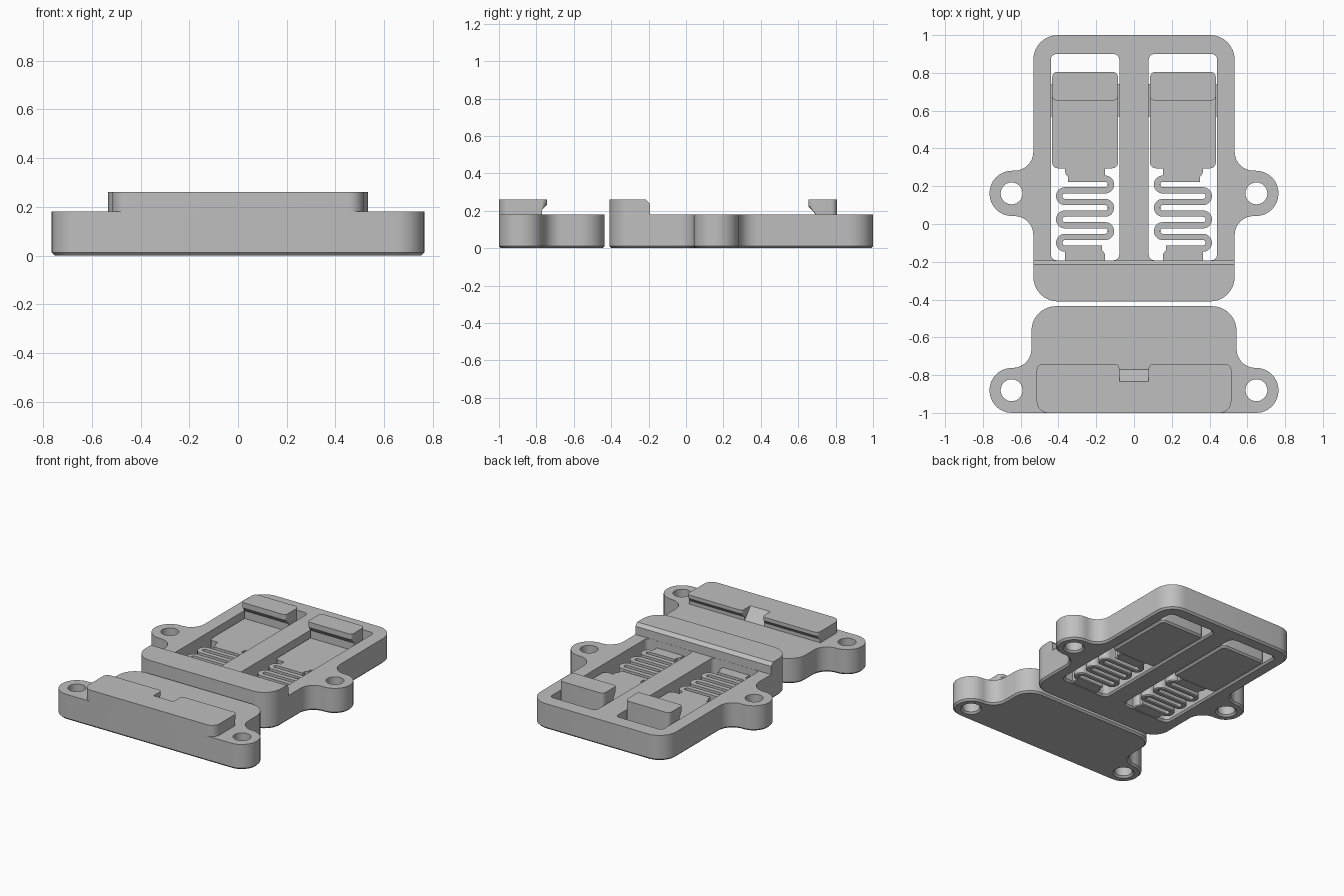
import bpy, bmesh, math
from mathutils import Vector

cube = bpy.data.objects.get("Cube")
if cube:
    bpy.data.objects.remove(cube, do_unlink=True)

grey = bpy.data.materials.new("plain_grey")
grey.use_nodes = True
grey.diffuse_color = (0.52, 0.52, 0.52, 1)
grey.node_tree.nodes["Principled BSDF"].inputs["Base Color"].default_value = (0.52, 0.52, 0.52, 1)

FAR = 9
TOP = 0.18       # top of both plates
LIP = 0.26       # top of ridges and hooks
INNER = 0.13     # top of sliders and springs
CHAMFER = 0.012


def rounded(corners, closed=True, steps=8):
    """Replace each (x, y, radius) corner by a fillet arc."""
    out, n = [], len(corners)
    for i, (x, y, r) in enumerate(corners):
        p = Vector((x, y))
        if r == 0 or (not closed and i in (0, n - 1)):
            out.append(p)
            continue
        a = (Vector(corners[i - 1][:2]) - p).normalized()
        b = (Vector(corners[(i + 1) % n][:2]) - p).normalized()
        half = a.angle(b) / 2
        centre = p + (a + b).normalized() * r / math.sin(half)
        start = p + a * r / math.tan(half) - centre
        end = p + b * r / math.tan(half) - centre
        turn = start.angle_signed(end)
        for k in range(steps + 1):
            t = -turn * k / steps
            c, s = math.cos(t), math.sin(t)
            out.append(centre + Vector((start.x * c - start.y * s, start.x * s + start.y * c)))
    clean = [out[0]]
    for p in out[1:]:
        if (p - clean[-1]).length > 1e-4:
            clean.append(p)
    if closed and (clean[0] - clean[-1]).length < 1e-4:
        clean.pop()
    return clean


def circle(x, y, r, n=32):
    return [Vector((x + r * math.cos(math.tau * k / n), y + r * math.sin(math.tau * k / n))) for k in range(n)]


def box(x0, x1, y0, y1, front=0, back=0):
    return rounded([(x0, y0, front), (x1, y0, front), (x1, y1, back), (x0, y1, back)])


def wind(loop, ccw=True):
    area = sum(loop[i - 1].cross(p) for i, p in enumerate(loop))
    return loop if (area > 0) == ccw else loop[::-1]


def offset(loop, d, closed=True):
    """Shift a path to its left by d."""
    out, n = [], len(loop)
    for i, p in enumerate(loop):
        a = p - loop[i - 1]
        b = loop[(i + 1) % n] - p
        if not closed:
            a, b = (b if i == 0 else a), (a if i == n - 1 else b)
        a, b = a.normalized(), b.normalized()
        m = Vector((-a.y - b.y, a.x + b.x)).normalized()
        out.append(p + m * d / max(0.4, m.dot(Vector((-a.y, a.x)))))
    return out


def finish(name, bm):
    bmesh.ops.recalc_face_normals(bm, faces=bm.faces)
    mesh = bpy.data.meshes.new(name)
    bm.to_mesh(mesh)
    bm.free()
    mesh.materials.append(grey)
    obj = bpy.data.objects.new(name, mesh)
    bpy.context.collection.objects.link(obj)
    bpy.ops.object.select_all(action='DESELECT')
    obj.select_set(True)
    bpy.context.view_layer.objects.active = obj
    bpy.ops.object.shade_smooth_by_angle(angle=math.radians(30))
    return obj


def prism(name, outline, levels, holes=()):
    """Stack outlines; each level is (z, inset, lowest y, highest y)."""
    bm = bmesh.new()
    caps = ([], [])
    for loop in [wind(outline)] + [wind(h, False) for h in holes]:
        rings = []
        for z, inset, lo, hi in levels:
            pts = offset(loop, inset) if inset else loop
            rings.append([bm.verts.new((p.x, min(max(p.y, lo), hi), z)) for p in pts])
        n = len(loop)
        for low, high in zip(rings, rings[1:]):
            for i in range(n):
                j = (i + 1) % n
                bm.faces.new((low[i], low[j], high[j], high[i]))
        for cap, ring in zip(caps, (rings[0], rings[-1])):
            cap += [bm.edges.get((ring[i - 1], ring[i])) for i in range(n)]
    for cap in caps:
        bmesh.ops.triangle_fill(bm, use_beauty=True, edges=cap)
    return finish(name, bm)


def slab(top, chamfer=CHAMFER):
    return [(0, chamfer, -FAR, FAR), (chamfer, 0, -FAR, FAR), (top, 0, -FAR, FAR)]


def mirrored(half):
    """Outline from its right half, listed back to front."""
    return rounded([(-x, y, r) for x, y, r in half] + half[::-1])


# Frame plate with two windows and screw ears
window_x = 0.259
windows = [box(s * window_x - 0.181, s * window_x + 0.181, -0.192, 0.90, 0.03, 0.03) for s in (-1, 1)]
frame_half = [(0.533, 1.0, 0.13), (0.533, 0.282, 0.1), (0.765, 0.282, 0.119),
              (0.765, 0.042, 0.119), (0.533, 0.042, 0.1), (0.533, -0.41, 0.13)]
prism("frame_plate", mirrored(frame_half), slab(TOP),
      windows + [circle(s * 0.648, 0.162, 0.058) for s in (-1, 1)])

# Raised ridge at the front of the frame, chamfered along its back
prism("frame_ridge", box(-0.533, 0.533, -0.41, -0.193, 0.13),
      [(TOP, 0, -FAR, FAR), (0.238, 0, -FAR, FAR), (LIP, 0, -FAR, -0.215)])

# Cover plate with screw ears
cover_half = [(0.543, -0.435, 0.13), (0.543, -0.762, 0.1), (0.765, -0.762, 0.118), (0.765, -1.0, 0.118)]
prism("cover_plate", mirrored(cover_half), slab(TOP),
      [circle(s * 0.648, -0.88, 0.058) for s in (-1, 1)])

# Notched ridge on the cover, undercut at its back
ridge_half = [(0.078, -0.84, 0), (0.078, -0.742, 0.02), (0.515, -0.742, 0.03), (0.515, -1.0, 0.06)]
prism("cover_ridge", mirrored(ridge_half),
      [(TOP, 0, -FAR, -0.77), (0.205, 0, -FAR, -0.77), (0.235, 0, -FAR, FAR), (LIP, 0, -FAR, FAR)])

# Ramp in the notch
prism("notch_ramp", box(-0.078, 0.078, -0.845, -0.77),
      [(TOP, 0, -FAR, FAR), (LIP, 0, -FAR, -0.835)])

# Sliding latches: slider, hook, guide rails, neck, spring and foot on each side
for side, tag in ((-1, "right"), (1, "left")):
    cx = side * window_x
    prism("slider_" + tag, box(cx - 0.174, cx + 0.174, 0.295, 0.806, 0.03, 0.03), slab(INNER))
    prism("hook_" + tag, box(cx - 0.174, cx + 0.174, 0.655, 0.806, 0.02, 0.03),
          [(INNER, 0, 0.69, FAR), (0.185, 0, 0.69, FAR), (0.222, 0, -FAR, FAR), (LIP, 0, -FAR, FAR)])
    prism("guide_rails_" + tag, box(cx - 0.182, cx + 0.182, 0.57, 0.74),
          [(0.05, 0, -FAR, FAR), (0.10, 0, -FAR, FAR)])

    # Zigzag spring: seven rows joined by round turns
    pitch, reach = 0.0617, 0.137
    corners = [(cx + side * 0.09, 0.24, 0)]
    for row in range(6):
        x = cx + side * reach * (1 if row % 2 else -1)
        corners += [(x, 0.24 - pitch * row, 0.0305), (x, 0.24 - pitch * (row + 1), 0.0305)]
    corners.append((cx - side * 0.09, 0.24 - pitch * 6, 0))
    path = rounded(corners, closed=False)
    ribbon = offset(path, 0.0165, False) + offset(path, -0.0165, False)[::-1]
    prism("spring_" + tag, ribbon, slab(INNER, 0.006))

    # Tapered neck to the slider and foot to the frame
    for name, root, tip, shift in (("neck_", 0.31, 0.224, 1), ("foot_", -0.2, -0.114, -1)):
        end = cx + side * shift * 0.105
        other = cx - side * shift * 0.105
        bend = (root + tip) / 2
        prism(name + tag, rounded([(other, root, 0), (end, root, 0), (end, bend, 0.02),
                                   (cx + side * shift * 0.07, tip, 0.01), (other, tip, 0)]),
              slab(INNER, 0.006))
